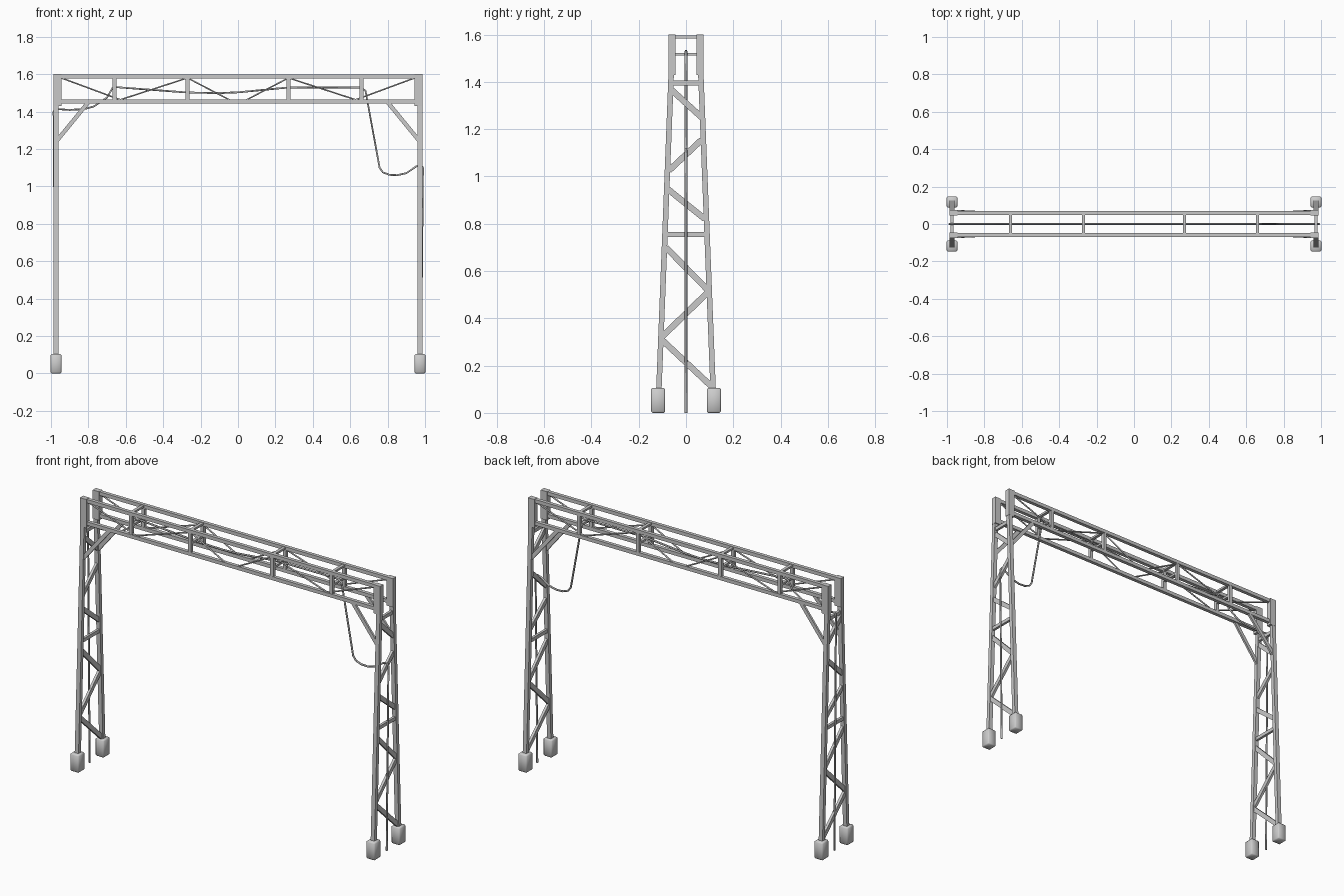
import bpy
import bmesh
from mathutils import Vector, Matrix

if "Cube" in bpy.data.objects:
    bpy.data.objects.remove(bpy.data.objects["Cube"], do_unlink=True)


def material(name, value):
    m = bpy.data.materials.new(name)
    m.use_nodes = True
    colour = (value, value, value, 1)
    m.diffuse_color = colour
    m.node_tree.nodes["Principled BSDF"].inputs["Base Color"].default_value = colour
    return m


STEEL = material("galvanised steel", 0.58)
CONCRETE = material("concrete", 0.61)
RUBBER = material("grey cable", 0.45)


def finish(name, bm, mat):
    mesh = bpy.data.meshes.new(name)
    bm.to_mesh(mesh)
    bm.free()
    mesh.materials.append(mat)
    obj = bpy.data.objects.new(name, mesh)
    bpy.context.collection.objects.link(obj)
    return obj


def bar(name, a, b, across, deep, ref=(1, 0, 0), mat=STEEL):
    """Rectangular bar from a to b; 'across' is measured along ref."""
    a, b = Vector(a), Vector(b)
    d = (b - a).normalized()
    u = Vector(ref)
    u = (u - d * u.dot(d)).normalized()
    v = d.cross(u)
    frame = Matrix((u, v, d)).transposed().to_4x4()
    frame.translation = (a + b) / 2
    bm = bmesh.new()
    size = Matrix.Diagonal((across, deep, (b - a).length, 1))
    bmesh.ops.create_cube(bm, size=1, matrix=frame @ size)
    return finish(name, bm, mat)


def tube(name, points, radius, mat):
    curve = bpy.data.curves.new(name, "CURVE")
    curve.dimensions = "3D"
    curve.bevel_depth = radius
    curve.bevel_resolution = 1
    curve.use_fill_caps = True
    spline = curve.splines.new("POLY")
    spline.points.add(len(points) - 1)
    for p, co in zip(spline.points, points):
        p.co = (*co, 1)
    curve.materials.append(mat)
    obj = bpy.data.objects.new(name, curve)
    bpy.context.collection.objects.link(obj)


BASE_Y, TOP_Y = 0.115, 0.062
POST_X = 0.973
Y_CHORD = 0.059
Z_TOP, Z_LOW = 1.588, 1.455

# Lacing of each tower as (y, z) pairs
lacing = [((0.110, 0.11), (-0.103, 0.31)), ((-0.103, 0.32), (0.092, 0.51)),
          ((0.092, 0.52), (-0.085, 0.70)), ((0.080, 0.82), (-0.075, 0.945)),
          ((-0.072, 1.025), (0.066, 1.155)), ((0.066, 1.25), (-0.060, 1.365))]

for sx, side in ((-1, "right"), (1, "left")):
    x = sx * POST_X
    for sy, face in ((-1, "front"), (1, "back")):
        tag = f"{side}_{face}"
        # Concrete footing with softly shaded edges
        foot = bar(f"footing_{tag}", (x, sy * 0.118, 0), (x, sy * 0.118, 0.105),
                   0.057, 0.06, mat=CONCRETE)
        foot.data.shade_smooth()
        bevel = foot.modifiers.new("soft edges", "BEVEL")
        bevel.width = 0.006
        bevel.segments = 1
        # Tapered leg, head post and knee brace
        bar(f"leg_{tag}", (x, sy * BASE_Y, 0.09), (x, sy * TOP_Y, 1.45), 0.025, 0.023)
        bar(f"head_post_{tag}", (sx * 0.966, sy * 0.06, 1.43),
            (sx * 0.966, sy * 0.06, 1.6), 0.042, 0.03)
        bar(f"knee_brace_{tag}", (sx * 0.968, sy * 0.07, 1.245),
            (sx * 0.80, sy * 0.062, 1.45), 0.012, 0.022, ref=(0, 1, 0))
    for i, (p, q) in enumerate(lacing):
        bar(f"lacing_{side}_{i + 1}", (x, *p), (x, *q), 0.015, 0.026)
    for name, half, z in (("middle", 0.08, 0.755), ("upper", 0.058, 1.395)):
        bar(f"tower_tie_{name}_{side}", (x, -half, z), (x, half, z), 0.015, 0.021)

# Long chords of the girder, with thin crossed rods on both faces
for sy, face in ((-1, "front"), (1, "back")):
    y = sy * Y_CHORD
    for z, level in ((Z_TOP, "top"), (Z_LOW, "bottom")):
        bar(f"{level}_chord_{face}", (-0.95, y, z), (0.95, y, z),
            0.021, 0.021, ref=(0, 1, 0))
    for sx, side in ((-1, "right"), (1, "left")):
        for i, (x1, x2) in enumerate(((0.945, 0.62), (0.27, 0.64), (0.27, 0.04))):
            tube(f"stay_rod_{face}_{side}_{i + 1}",
                 [(sx * x1, y, 1.58), (sx * x2, y, 1.46)], 0.0045, STEEL)

# Girder frames: uprights and cross bars
for i, x in enumerate((-0.66, -0.27, 0.27, 0.66)):
    for sy, face in ((-1, "front"), (1, "back")):
        bar(f"upright_{face}_{i + 1}", (x, sy * Y_CHORD, Z_LOW),
            (x, sy * Y_CHORD, Z_TOP), 0.02, 0.019)
    for z, level in ((1.59, "top"), (1.517, "middle")):
        bar(f"cross_bar_{level}_{i + 1}", (x, -Y_CHORD, z), (x, Y_CHORD, z), 0.018, 0.012)

# Cable climbing one tower, crossing the girder and looping down the other
cable = [(-0.976, 0), (-0.986, 1.40), (-0.978, 1.414), (-0.90, 1.409), (-0.82, 1.414),
         (-0.77, 1.428), (-0.70, 1.475), (-0.672, 1.525), (-0.655, 1.531),
         (-0.27, 1.502), (-0.10, 1.499), (0, 1.503), (0.27, 1.529), (0.66, 1.529),
         (0.682, 1.51), (0.757, 1.10), (0.775, 1.075), (0.81, 1.062), (0.85, 1.06),
         (0.90, 1.071), (0.955, 1.108), (0.978, 1.115), (0.989, 1.10), (0.978, 0)]
tube("cable", [(x, 0, z) for x, z in cable], 0.0055, RUBBER)
